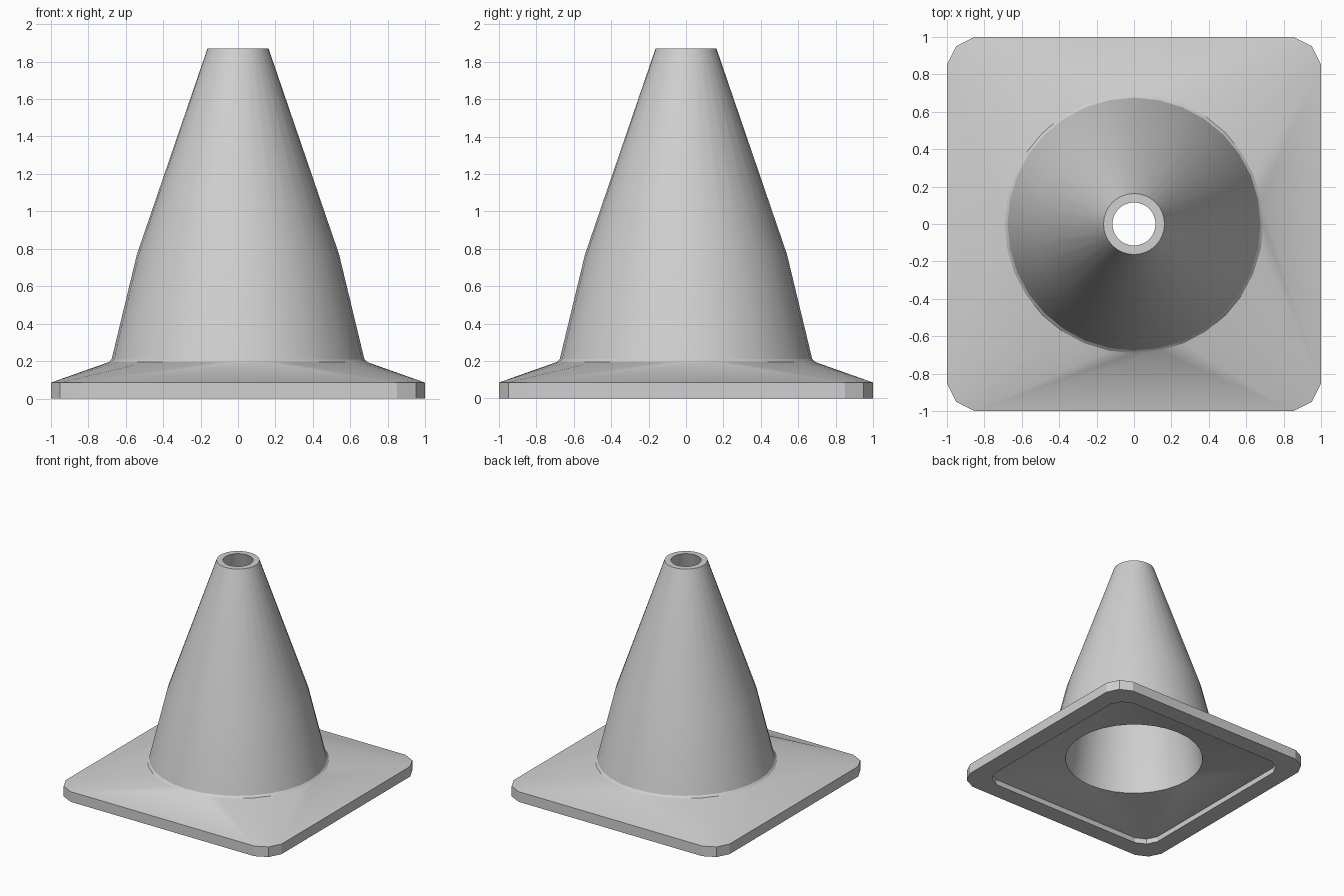
import bpy, bmesh, math
from mathutils import Vector, Matrix

default = bpy.data.objects.get("Cube")
if default:
    bpy.data.objects.remove(default, do_unlink=True)

SIDES = 32

# One plain grey for the whole cone
grey = bpy.data.materials.new("light grey")
grey.use_nodes = True
colour = (0.63, 0.63, 0.63, 1)
grey.diffuse_color = colour
grey.node_tree.nodes["Principled BSDF"].inputs["Base Color"].default_value = colour

bm = bmesh.new()


def ring(radius, z):
    """Circle of vertices."""
    steps = [2 * math.pi * i / SIDES for i in range(SIDES)]
    return [bm.verts.new((radius * math.cos(a), radius * math.sin(a), z)) for a in steps]


def rounded_square(half, z):
    """Square of vertices with chamfered corners, counter-clockwise."""
    corner = [Vector((1, 0.85, 0)), Vector((0.95, 0.95, 0)), Vector((0.85, 1, 0))]
    verts = []
    for quarter in range(4):
        turn = Matrix.Rotation(quarter * math.pi / 2, 3, 'Z')
        for p in corner:
            q = turn @ (p * half)
            verts.append(bm.verts.new((q.x, q.y, z)))
    return verts


def wall(a, b):
    """Quads between two loops of equal length."""
    n = len(a)
    for i in range(n):
        j = (i + 1) % n
        bm.faces.new((a[i], a[j], b[j], b[i]))


def blend(square, circle):
    """Fan each circle edge to its nearest corner, then close the sides."""
    n, m = len(circle), len(square)
    dirs = [v.co.xy.normalized() for v in square]
    near = [max(range(m), key=lambda k: dirs[k].dot(c.co.xy)) for c in circle]
    for i in range(n):
        j = (i + 1) % n
        k = near[i]
        bm.faces.new((circle[i], square[k], circle[j]))
        while k != near[j]:
            following = (k + 1) % m
            bm.faces.new((circle[j], square[k], square[following]))
            k = following


# Base slab rim and recessed underside
rim_bottom = rounded_square(1, 0)
rim_top = rounded_square(1, 0.085)
recess_bottom = rounded_square(0.85, 0)
recess_top = rounded_square(0.85, 0.045)

# Cone shell, up the outside and down the inside
profile = [(0.69, 0.195), (0.675, 0.21), (0.54, 0.77), (0.163, 1.87),
           (0.115, 1.87), (0.45, 0.77), (0.55, 0.13)]
rings = [ring(r, z) for r, z in profile]

wall(rim_bottom, rim_top)
blend(rim_top, rings[0])
for lower, upper in zip(rings, rings[1:]):
    wall(lower, upper)
blend(recess_top, rings[-1])
wall(recess_top, recess_bottom)
wall(recess_bottom, rim_bottom)
bmesh.ops.recalc_face_normals(bm, faces=bm.faces)

mesh = bpy.data.meshes.new("traffic_cone")
bm.to_mesh(mesh)
bm.free()
mesh.materials.append(grey)
cone = bpy.data.objects.new("traffic_cone", mesh)
bpy.context.collection.objects.link(cone)

# Smooth cone, crisp rim
bpy.ops.object.select_all(action='DESELECT')
cone.select_set(True)
bpy.context.view_layer.objects.active = cone
bpy.ops.object.shade_smooth_by_angle(angle=math.radians(25))
